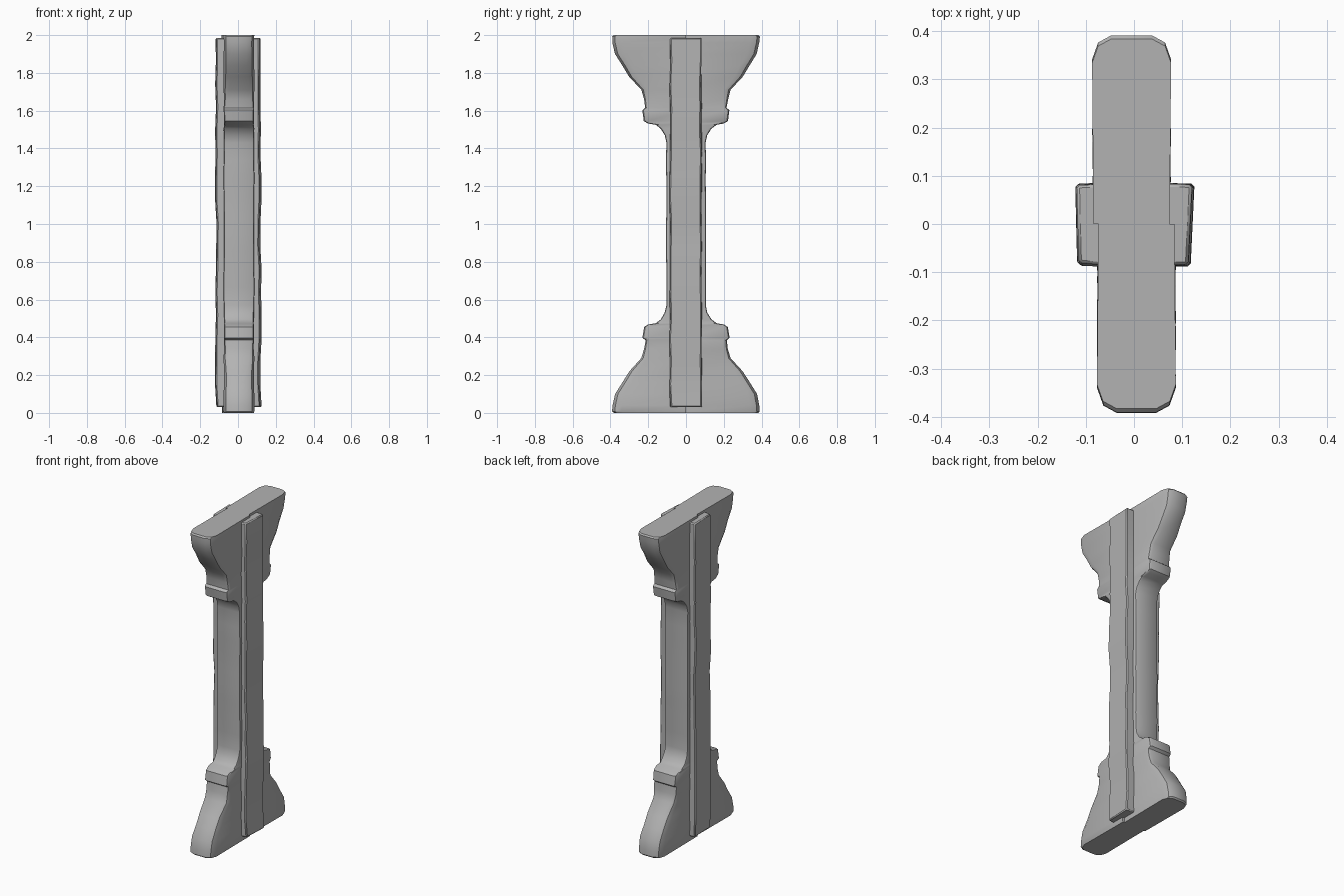
import bpy, bmesh, random, math

random.seed(4)
if "Cube" in bpy.data.objects:
    bpy.data.objects.remove(bpy.data.objects["Cube"], do_unlink=True)

stone = bpy.data.materials.new("grey stone")
stone.use_nodes = True
GREY = (0.45, 0.45, 0.45, 1)
stone.diffuse_color = GREY
stone.node_tree.nodes["Principled BSDF"].inputs["Base Color"].default_value = GREY


def loft(name, rings, bevel=0):
    """Skin a stack of equal-sized rings and close both ends."""
    bm = bmesh.new()
    loops = [[bm.verts.new(p) for p in ring] for ring in rings]
    n = len(loops[0])
    for a, b in zip(loops, loops[1:]):
        for i in range(n):
            j = (i + 1) % n
            bm.faces.new((a[i], a[j], b[j], b[i]))
    bm.faces.new(loops[0])
    bm.faces.new(loops[-1])
    bmesh.ops.recalc_face_normals(bm, faces=bm.faces)
    mesh = bpy.data.meshes.new(name)
    bm.to_mesh(mesh)
    bm.free()
    mesh.materials.append(stone)
    obj = bpy.data.objects.new(name, mesh)
    bpy.context.collection.objects.link(obj)
    if bevel:
        mod = obj.modifiers.new("worn edges", 'BEVEL')
        mod.width = bevel
        mod.limit_method = 'ANGLE'
        mod.angle_limit = math.radians(40)
    bpy.ops.object.select_all(action='DESELECT')
    obj.select_set(True)
    bpy.context.view_layer.objects.active = obj
    bpy.ops.object.shade_smooth_by_angle(angle=math.radians(32))
    return obj


def jit(amount):
    return random.uniform(-amount, amount)


# Bracket silhouette: distance from the end, depth, corner rounding
bracket = [(0, .383, .05), (.008, .39, .05), (.04, .389, .05), (.10, .375, .05),
           (.16, .338, .05), (.22, .30, .045), (.29, .237, .035), (.34, .222, .025),
           (.385, .215, .02), (.397, .23, .02), (.455, .222, .02), (.468, .20, .02),
           (.475, .16, .016), (.495, .135, .014), (.53, .113, .012), (.57, .105, .01)]
shaft = [(.57 + .0956 * i, .105, .01) for i in range(1, 9)]
profile = bracket + shaft + [(2 - h, d, c) for h, d, c in reversed(bracket)]


def half_section(z, depth, corner, side):
    """Plan of one half: flat at the middle, rounded at the outer corners."""
    w = .08 + jit(.002)
    c = corner
    right = [(w - .003, 0), (w, depth - c), (w - c * .25, depth - c * .3),
             (w - c * .8, depth)]
    plan = right + [(-x, y) for x, y in reversed(right)]
    return [(side * (x - .005), side * y, z) for x, y in plan]


# Front and back halves, very slightly offset from each other
for name, side in (("back_half", 1), ("front_half", -1)):
    loft(name, [half_section(h, d + jit(.0015), c, side) for h, d, c in profile])


# Rough pilaster strips down both broad sides
def strip(name, side, outer, lean):
    rings = []
    steps = 16
    for i in range(steps + 1):
        z = .03 + 1.955 * i / steps
        x = outer + jit(.004)
        rings.append([(side * .05, -.086 + jit(.003), z),
                      (side * (x - lean), -.084 + jit(.004), z),
                      (side * (x + lean), .08 + jit(.004), z),
                      (side * .05, .084 + jit(.003), z)])
    return loft(name, rings, .006)


strip("left_strip", 1, .118, .004)
strip("right_strip", -1, .116, .002)
